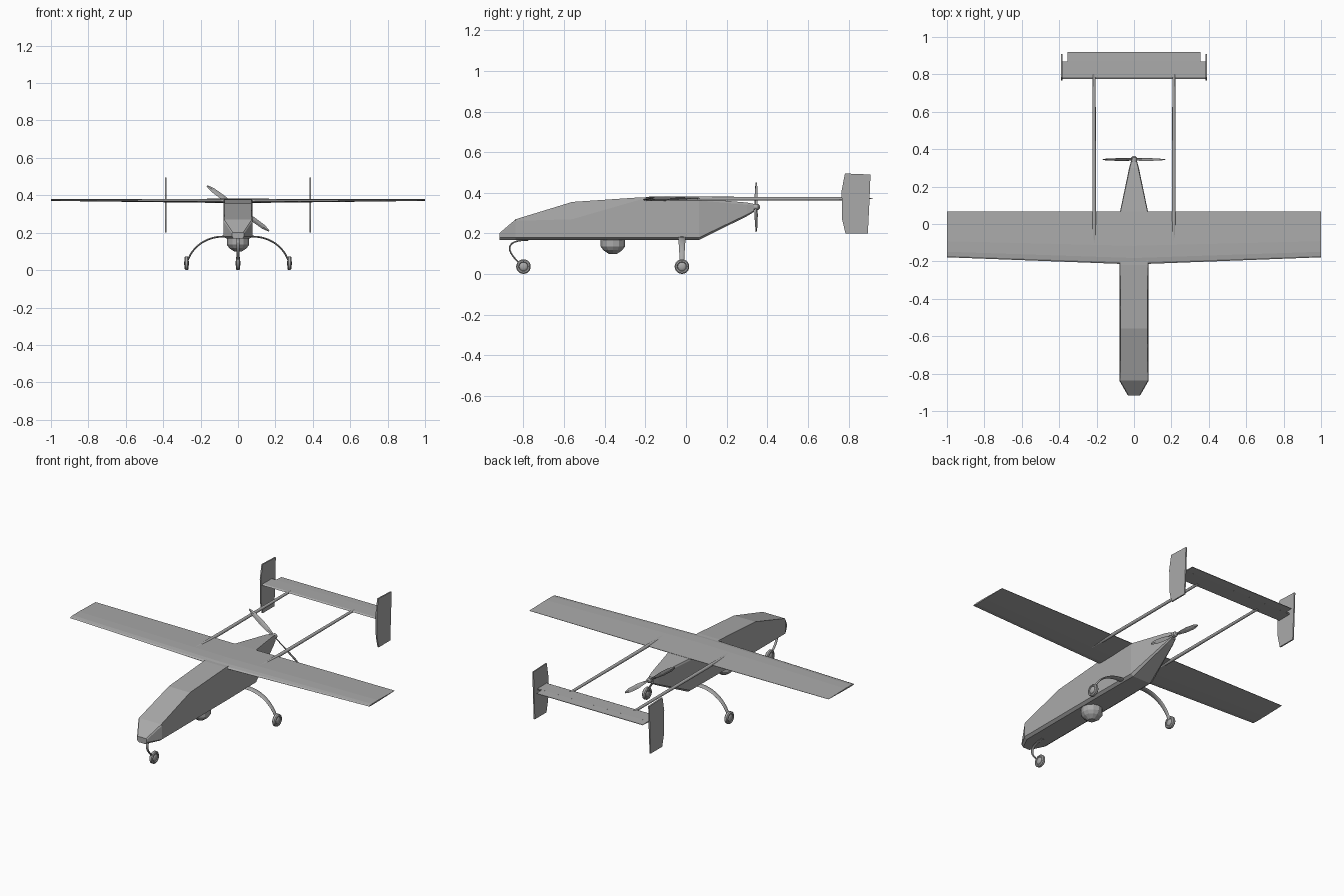
import bpy, bmesh, math
from mathutils import Vector, Matrix

cube = bpy.data.objects.get("Cube")
if cube:
    bpy.data.objects.remove(cube)

grey = bpy.data.materials.new("airframe_grey")
grey.use_nodes = True
colour = (0.4, 0.4, 0.4, 1)
grey.diffuse_color = colour
grey.node_tree.nodes["Principled BSDF"].inputs["Base Color"].default_value = colour


def finish(name, bm, smooth=False):
    bmesh.ops.recalc_face_normals(bm, faces=bm.faces)
    mesh = bpy.data.meshes.new(name)
    bm.to_mesh(mesh)
    bm.free()
    ob = bpy.data.objects.new(name, mesh)
    bpy.context.collection.objects.link(ob)
    mesh.materials.append(grey)
    if smooth:
        bpy.ops.object.select_all(action='DESELECT')
        ob.select_set(True)
        bpy.context.view_layer.objects.active = ob
        bpy.ops.object.shade_smooth_by_angle(angle=math.radians(35))
    return ob


def loft(name, rings, smooth=False):
    """Skin a list of equal-length closed rings and cap both ends."""
    bm = bmesh.new()
    rows = [[bm.verts.new(p) for p in ring] for ring in rings]
    n = len(rows[0])
    for a, b in zip(rows, rows[1:]):
        for i in range(n):
            j = (i + 1) % n
            bm.faces.new((a[i], a[j], b[j], b[i]))
    bm.faces.new(rows[0])
    bm.faces.new(rows[-1])
    return finish(name, bm, smooth)


def lathe(name, profile, matrix, sides=24, smooth=True):
    """Turn (radius, height) points about local z."""
    rings = []
    for r, h in profile:
        angles = [2 * math.pi * i / sides for i in range(sides)]
        rings.append([matrix @ Vector((r * math.cos(a), r * math.sin(a), h)) for a in angles])
    return loft(name, rings, smooth)


def bezier(points, steps=12):
    a, b, c, d = map(Vector, points)
    return [a * (1 - t) ** 3 + b * 3 * t * (1 - t) ** 2 + c * 3 * t * t * (1 - t) + d * t ** 3
            for t in (i / steps for i in range(steps + 1))]


def strut(name, path, across, widths, thickness, sides=10):
    """Sweep an oval along a path; across is its wide direction."""
    rings = []
    for i, p in enumerate(path):
        tangent = (path[min(i + 1, len(path) - 1)] - path[max(i - 1, 0)]).normalized()
        thin = tangent.cross(across).normalized()
        w = widths[0] + (widths[1] - widths[0]) * i / (len(path) - 1)
        rings.append([p + across * w * math.cos(a) + thin * thickness * math.sin(a)
                      for a in (2 * math.pi * k / sides for k in range(sides))])
    return loft(name, rings, True)


def wheel(name, x, y):
    matrix = Matrix.Translation((x, y, 0.037)) @ Matrix.Rotation(math.pi / 2, 4, 'Y')
    half = [(0.008, -0.013), (0.018, -0.010), (0.021, -0.007), (0.024, -0.011),
            (0.031, -0.011), (0.036, -0.006)]
    lathe(name, half + [(r, -h) for r, h in reversed(half)], matrix)


# Fuselage: y, bottom z, chine z, shoulder z, top z, bottom/side/top half widths
sections = [
    (-0.918, 0.168, 0.180, 0.195, 0.202, 0.022, 0.032, 0.028),
    (-0.838, 0.168, 0.180, 0.262, 0.270, 0.062, 0.078, 0.074),
    (-0.560, 0.168, 0.180, 0.270, 0.355, 0.062, 0.078, 0.071),
    (-0.220, 0.168, 0.180, 0.368, 0.378, 0.062, 0.078, 0.074),
    (0.065, 0.168, 0.180, 0.362, 0.372, 0.060, 0.075, 0.072),
    (0.300, 0.285, 0.293, 0.342, 0.352, 0.020, 0.026, 0.022),
    (0.335, 0.306, 0.312, 0.338, 0.345, 0.012, 0.016, 0.013),
]
rings = []
for y, bottom, chine, shoulder, top, wb, ws, wt in sections:
    side = [(wb, bottom), (ws, chine), (ws, shoulder), (wt, top)]
    rings.append([(x, y, z) for x, z in side] + [(-x, y, z) for x, z in reversed(side)])
loft("fuselage", rings)

# Wing: tapered leading edge, straight trailing edge
foil = [(0, 0.4), (0.03, 0.75), (0.12, 0.95), (0.35, 1), (1, 0.62),
        (1, 0.5), (0.4, 0.08), (0.12, 0), (0.03, 0.15)]
rings = []
for x, lead, low, high in [(-1, -0.178, 0.370, 0.379), (0, -0.216, 0.358, 0.382),
                           (1, -0.178, 0.370, 0.379)]:
    rings.append([(x, lead + (0.068 - lead) * c, low + (high - low) * h) for c, h in foil])
loft("wing", rings)

# Tailplane and its trailing elevator
tail_foil = [(0.775, 0.372), (0.785, 0.377), (0.87, 0.376), (0.87, 0.369), (0.785, 0.368)]
loft("tailplane", [[(x, y, z) for y, z in tail_foil] for x in (-0.385, 0.385)])
elevator = [(0.868, 0.376), (0.92, 0.374), (0.92, 0.371), (0.868, 0.369)]
loft("elevator", [[(x, y, z) for y, z in elevator] for x in (-0.355, 0.355)])

# Paired parts: fins, booms, main legs, main wheels
fin = [(0.785, 0.20), (0.895, 0.20), (0.903, 0.36), (0.908, 0.49), (0.782, 0.495),
       (0.766, 0.41), (0.768, 0.27)]
for label, s in (("left", 1), ("right", -1)):
    loft(label + "_fin", [[(s * 0.387 + dx, y, z) for y, z in fin] for dx in (-0.004, 0.004)])
    boom = Matrix.Translation((s * 0.213, 0, 0.371)) @ Matrix.Rotation(-math.pi / 2, 4, 'X')
    lathe(label + "_boom", [(0.004, -0.17), (0.010, -0.10), (0.010, 0.10), (0.008, 0.80)], boom, 12)
    leg = bezier([(s * 0.05, -0.02, 0.178), (s * 0.17, -0.02, 0.19),
                  (s * 0.25, -0.02, 0.12), (s * 0.273, -0.02, 0.04)])
    strut(label + "_main_leg", leg, Vector((0, 1, 0)), (0.021, 0.010), 0.005)
    wheel(label + "_main_wheel", s * 0.275, -0.02)

# Nose gear
nose_path = bezier([(0, -0.775, 0.168), (0, -0.90, 0.168), (0, -0.89, 0.11), (0, -0.80, 0.037)])
strut("nose_leg", nose_path, Vector((1, 0, 0)), (0.009, 0.007), 0.004)
wheel("nose_wheel", 0, -0.80)

# Belly sensor turret
lathe("sensor_turret", [(0.060, 0.175), (0.060, 0.136), (0.047, 0.118), (0.020, 0.099)],
      Matrix.Translation((0, -0.36, 0)), 12, False)

# Propeller: hub plus two twisted blades
hub = Matrix.Translation((0, 0.345, 0.330)) @ Matrix.Rotation(-math.pi / 2, 4, 'X')
lathe("propeller_hub", [(0.014, -0.02), (0.016, -0.008), (0.015, 0.010), (0.007, 0.018)], hub, 12)
tilt = Matrix.Translation((0, 0.345, 0.330)) @ Matrix.Rotation(math.radians(36), 4, 'Y')
for label, s in (("first", 1), ("second", -1)):
    rings = []
    for r, half, twist in [(0.005, 0.006, 60), (0.05, 0.012, 45), (0.10, 0.015, 30),
                           (0.17, 0.013, 24), (0.205, 0.004, 20)]:
        turn = Matrix.Rotation(math.radians(s * twist), 4, 'X')
        rings.append([tilt @ turn @ Vector((s * r, y, z)) for y, z in
                      [(0, half), (0.003, 0), (0, -half), (-0.003, 0)]])
    loft(label + "_blade", rings)
